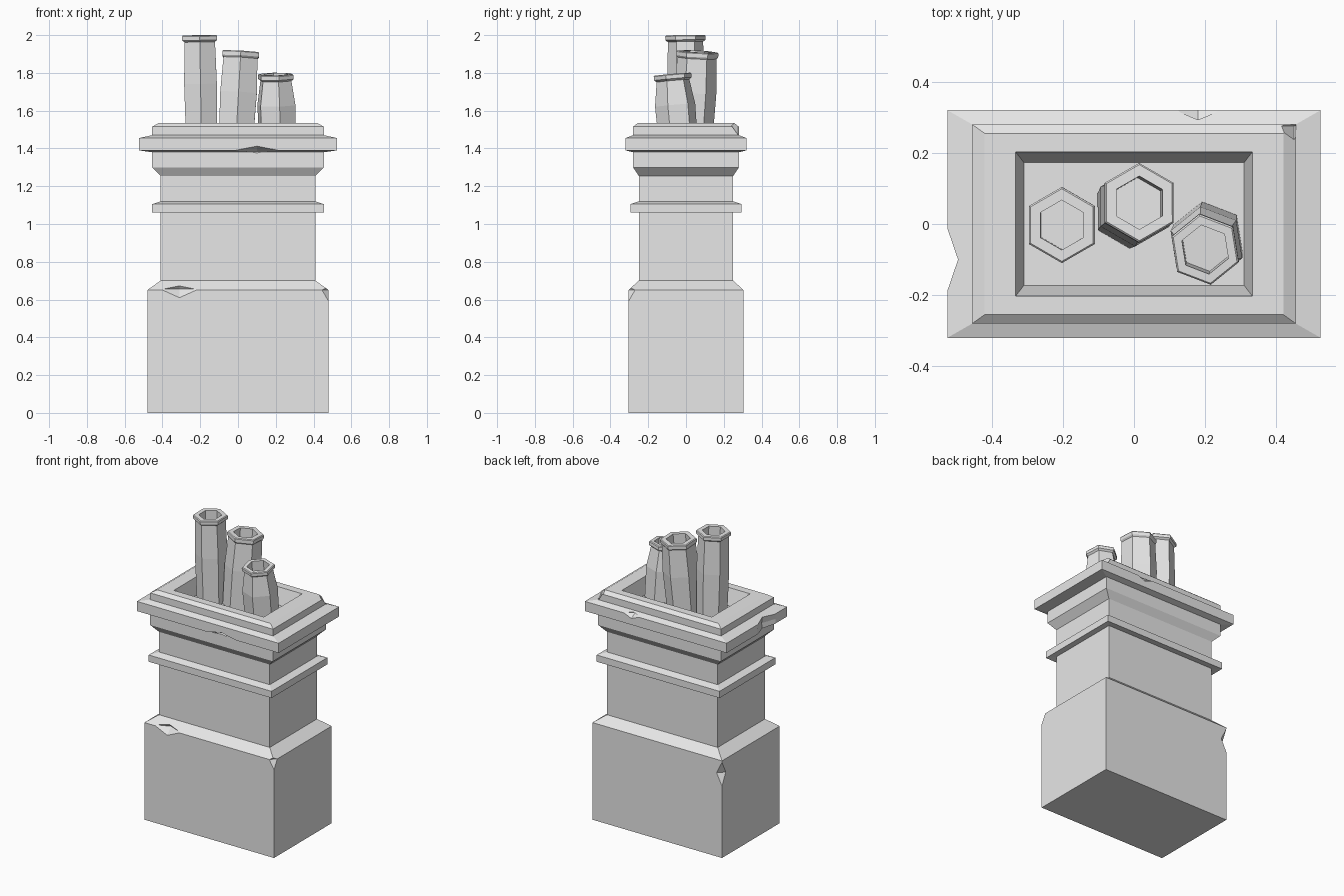
import bpy
import bmesh
import math
from mathutils import Vector

cube = bpy.data.objects.get("Cube")
if cube:
    bpy.data.objects.remove(cube, do_unlink=True)

stone = bpy.data.materials.new("grey_stone")
stone.use_nodes = True
GREY = (0.8, 0.8, 0.8, 1.0)
stone.diffuse_color = GREY
stone.node_tree.nodes["Principled BSDF"].inputs["Base Color"].default_value = GREY


def finish(name, bm):
    bmesh.ops.recalc_face_normals(bm, faces=bm.faces[:])
    mesh = bpy.data.meshes.new(name)
    bm.to_mesh(mesh)
    bm.free()
    mesh.materials.append(stone)
    obj = bpy.data.objects.new(name, mesh)
    bpy.context.collection.objects.link(obj)
    return obj


def loft(name, rings):
    """Bridge successive rings of points and close both ends."""
    bm = bmesh.new()
    loops = [[bm.verts.new(p) for p in ring] for ring in rings]
    for low, high in zip(loops, loops[1:]):
        n = len(low)
        for i in range(n):
            j = (i + 1) % n
            bm.faces.new((low[i], low[j], high[j], high[i]))
    bm.faces.new(loops[0][::-1])
    bm.faces.new(loops[-1])
    return finish(name, bm)


def rectangle(hx, hy, z):
    return [(-hx, -hy, z), (hx, -hy, z), (hx, hy, z), (-hx, hy, z)]


def chip(target, centre, size):
    """Knock a diamond-shaped chip out of an edge."""
    bm = bmesh.new()
    for axis in range(3):
        for side in (-1, 1):
            p = Vector(centre)
            p[axis] += side * size[axis]
            bm.verts.new(p)
    bmesh.ops.convex_hull(bm, input=bm.verts[:])
    cutter = finish("chip_cutter", bm)
    cutter.hide_render = True
    mod = target.modifiers.new("chip", 'BOOLEAN')
    mod.operation = 'DIFFERENCE'
    mod.solver = 'EXACT'
    mod.object = cutter
    bpy.context.view_layer.objects.active = target
    bpy.ops.object.modifier_apply(modifier=mod.name)
    bpy.data.objects.remove(cutter, do_unlink=True)


def pot(name, base, top, radii, turn=0):
    """Leaning six-sided pot: bulging body, lip and recessed mouth."""
    base, top = Vector(base), Vector(top)
    axis = top - base
    length = axis.length
    tilt = Vector((0, 0, 1)).rotation_difference(axis)
    foot, belly, neck, lip, mouth = radii
    profile = [(foot, 0), (belly, length * 0.55), (neck, length - 0.035),
               (lip, length - 0.025), (lip, length - 0.005),
               (lip - 0.005, length),
               (mouth, length), (mouth, length - 0.09)]
    rings = []
    for r, h in profile:
        ring = []
        for i in range(6):
            a = math.radians(turn + 30 + 60 * i)
            ring.append(base + tilt @ Vector((r * math.cos(a), r * math.sin(a), h)))
        rings.append(ring)
    return loft(name, rings)


# Masonry stack: plinth, shaft, band, flared neck, cap and sunken top
stack = loft("chimney_stack", [rectangle(*r) for r in (
    (0.48, 0.305, 0), (0.48, 0.305, 0.65), (0.41, 0.25, 0.7),
    (0.41, 0.25, 1.065), (0.455, 0.295, 1.06), (0.455, 0.295, 1.105),
    (0.41, 0.25, 1.12), (0.41, 0.25, 1.255), (0.455, 0.28, 1.3),
    (0.455, 0.28, 1.38), (0.525, 0.32, 1.39), (0.525, 0.32, 1.455),
    (0.455, 0.28, 1.47), (0.455, 0.28, 1.515), (0.42, 0.255, 1.535),
    (0.333, 0.203, 1.535), (0.31, 0.173, 1.43))])

# Worn chips on the plinth
chip(stack, (-0.31, -0.305, 0.655), (0.1, 0.04, 0.045))
chip(stack, (0.48, -0.305, 0.65), (0.035, 0.035, 0.06))
chip(stack, (-0.48, 0.305, 0.56), (0.04, 0.04, 0.08))
# Worn chips on the cap
chip(stack, (-0.525, -0.1, 1.42), (0.035, 0.1, 0.3))
chip(stack, (0.1, -0.32, 1.385), (0.14, 0.06, 0.027))
chip(stack, (0.18, 0.32, 1.457), (0.06, 0.04, 0.025))
chip(stack, (0.45, 0.275, 1.535), (0.045, 0.05, 0.07))

# Pots, tallest to shortest
pot("tall_pot", (-0.193, 0.004, 1.43), (-0.203, -0.003, 1.999),
    (0.094, 0.1, 0.093, 0.107, 0.07))
pot("middle_pot", (-0.012, 0.035, 1.43), (0.015, 0.06, 1.913),
    (0.104, 0.112, 0.104, 0.112, 0.075))
pot("short_pot", (0.208, -0.04, 1.43), (0.2, -0.072, 1.793),
    (0.104, 0.108, 0.088, 0.101, 0.07), turn=9)
